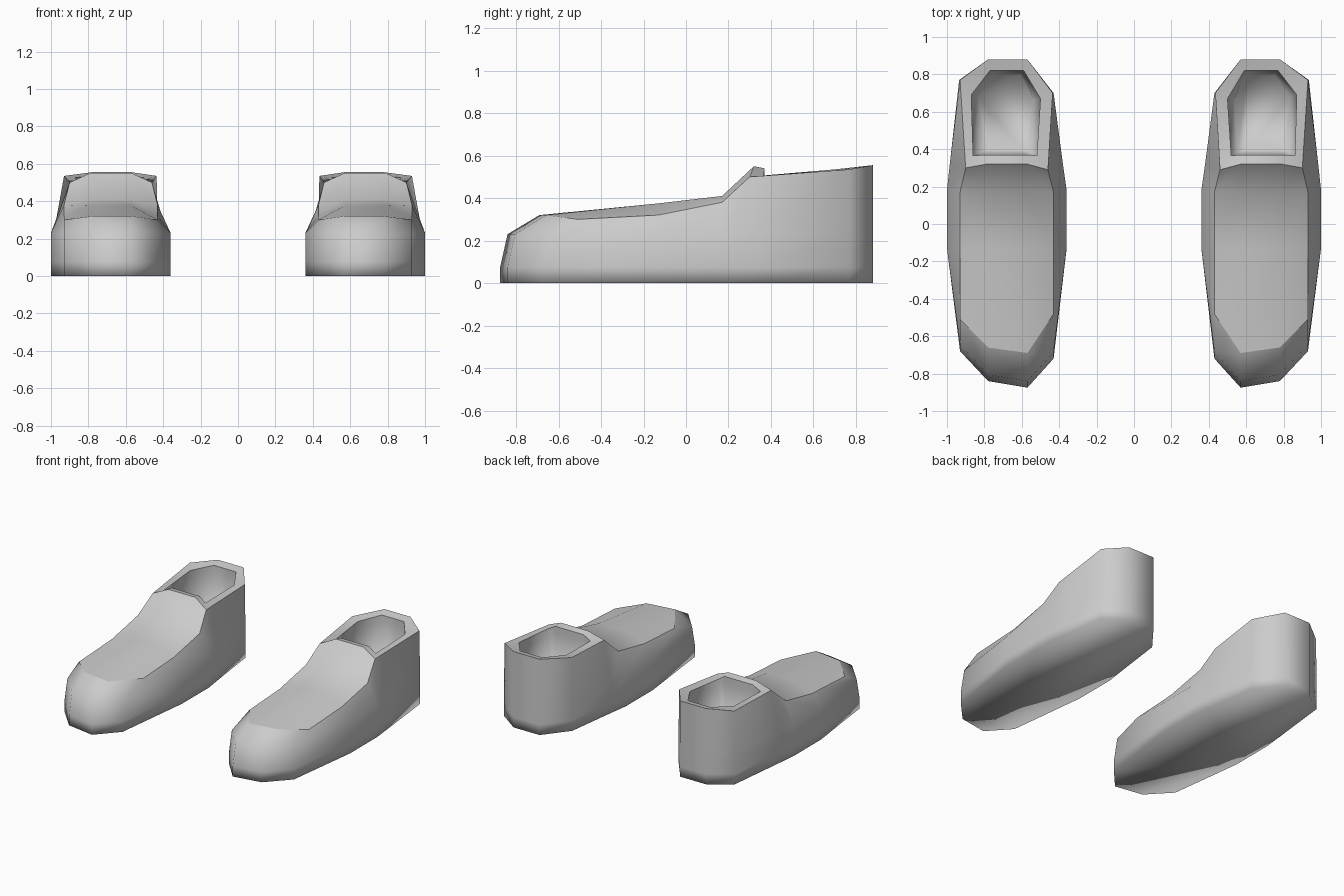
import bpy, bmesh

if "Cube" in bpy.data.objects:
    bpy.data.objects.remove(bpy.data.objects["Cube"])

# Columns round the shoe: sole x, y, then upper edge x, y, z (toe first, outer side next)
COLUMNS = [
    (.57, -.875, .57, -.69, .32), (.78, -.84, .78, -.66, .32),
    (.93, -.68, .93, -.51, .30), (1.0, -.13, .93, -.13, .32),
    (1.0, .18, .93, .17, .38), (.985, .32, .90, .30, .50),
    (.935, .77, .93, .77, .535), (.78, .88, .78, .88, .555),
    (.57, .88, .57, .88, .555), (.43, .70, .435, .70, .535),
    (.38, .32, .46, .29, .50), (.36, .18, .43, .17, .38),
    (.36, -.13, .43, -.13, .32), (.43, -.72, .43, -.48, .30)]
# Raised rows over the instep: y, z
RIDGE = [(-.13, .375), (.17, .41), (.32, .55)]
# Inner edge of the ankle opening: x, y, z
OPENING = [(.86, .365, .505), (.87, .69, .525), (.77, .82, .54), (.59, .82, .54),
           (.50, .67, .525), (.52, .365, .505), (.57, .37, .54), (.80, .37, .54)]


def bridge(bm, a, b):
    n = len(a)
    return [bm.faces.new((a[i], a[(i + 1) % n], b[(i + 1) % n], b[i])) for i in range(n)]


def make_shoe(name, side):
    bm = bmesh.new()

    def ring(points):
        return [bm.verts.new((side * x, y, z)) for x, y, z in points]

    # Sole and side walls, with the toe leaning back
    sole = ring([(c[0], c[1], 0) for c in COLUMNS])
    low = ring([(c[0], c[1], .075) for c in COLUMNS])
    mid = ring([(c[0], c[1] + (.035 if c[1] < -.6 else 0), .23) for c in COLUMNS])
    top = ring([c[2:] for c in COLUMNS])
    bm.faces.new(sole)
    for a, b in ((sole, low), (low, mid), (mid, top)):
        bridge(bm, a, b)

    # Instep panel
    rows = [[top[13], top[0], top[1], top[2]]]
    for i, (y, z) in enumerate(RIDGE):
        a, b = ring([(.57, y, z), (.79, y, z)])
        rows.append([top[12 - i], a, b, top[3 + i]])
    panel = []
    for r, s in zip(rows, rows[1:]):
        panel += [bm.faces.new((r[i], r[i + 1], s[i + 1], s[i])) for i in range(3)]

    # Ankle rim, lining and insole
    rim = top[5:11] + rows[-1][1:3]
    lip = ring(OPENING)
    lining = ring([(x, y, z - .05) for x, y, z in OPENING])
    floor = ring([(.685 + (x - .685) * .8, .59 + (y - .59) * .9, .14) for x, y, z in OPENING])
    rim_faces = bridge(bm, rim, lip)
    bridge(bm, lip, lining)
    bridge(bm, lining, floor)
    bm.faces.new(floor)

    # Smooth surface with creases round the panel and rim
    bmesh.ops.recalc_face_normals(bm, faces=bm.faces)
    for f in bm.faces:
        f.smooth = True
    for group in (set(panel), set(rim_faces)):
        for e in bm.edges:
            if sum(f in group for f in e.link_faces) == 1:
                e.smooth = False
    mesh = bpy.data.meshes.new(name)
    bm.to_mesh(mesh)
    bm.free()
    bpy.context.collection.objects.link(bpy.data.objects.new(name, mesh))


make_shoe("right_shoe", 1)
make_shoe("left_shoe", -1)
